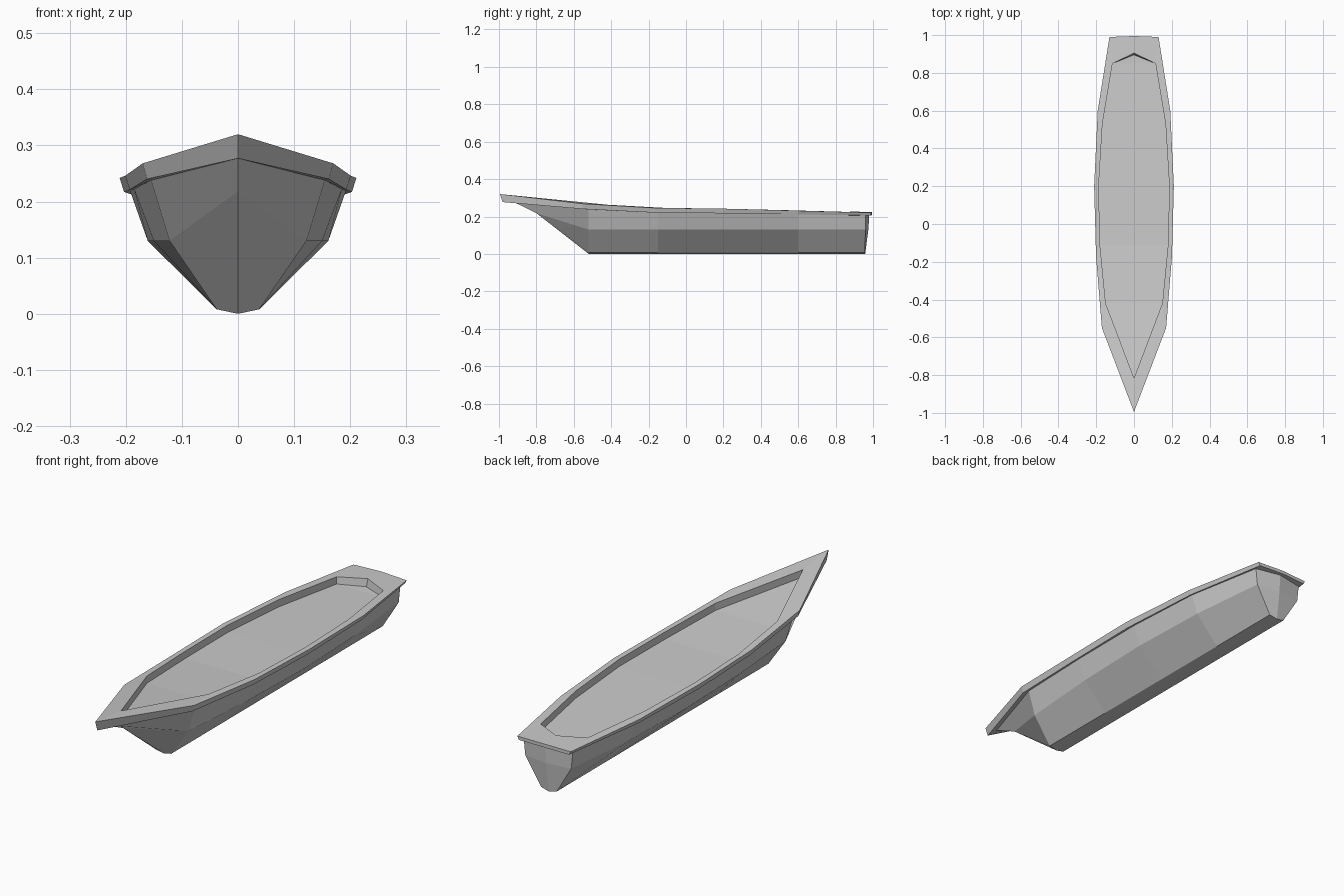
import bpy, bmesh

if "Cube" in bpy.data.objects:
    bpy.data.objects.remove(bpy.data.objects["Cube"])


def loft(name, rings):
    """Skin half-rings of points lengthwise, then mirror across x = 0."""
    bm = bmesh.new()
    rows = [[bm.verts.new(p) for p in ring] for ring in rings]
    for a, b in zip(rows, rows[1:]):
        for i in range(len(a) - 1):
            bm.faces.new((a[i], a[i + 1], b[i + 1], b[i]))
    bmesh.ops.remove_doubles(bm, verts=bm.verts, dist=1e-5)
    mirrored = bmesh.ops.duplicate(bm, geom=bm.verts[:] + bm.edges[:] + bm.faces[:])
    for v in mirrored["geom"]:
        if isinstance(v, bmesh.types.BMVert):
            v.co.x *= -1
    bmesh.ops.remove_doubles(bm, verts=bm.verts, dist=1e-5)
    bmesh.ops.recalc_face_normals(bm, faces=bm.faces)
    mesh = bpy.data.meshes.new(name)
    bm.to_mesh(mesh)
    bm.free()
    obj = bpy.data.objects.new(name, mesh)
    bpy.context.collection.objects.link(obj)
    return obj


# Hull stations: y, top half-width, top z, chine half-width
stations = [
    (-0.52, 0.155, 0.238, 0.122),
    (-0.15, 0.185, 0.222, 0.150),
    (0.23, 0.192, 0.218, 0.161),
    (0.60, 0.177, 0.212, 0.148),
    (0.96, 0.120, 0.205, 0.112),
]
bow = [(0, -0.92, 0.277), (0, -0.80, 0.218), (0, -0.52, 0), (0, -0.52, 0)]
stern = [(0, 0.98, 0.208), (0, 0.975, 0.13), (0, 0.958, 0), (0, 0.958, 0)]
hull = [bow]
for y, top_x, top_z, chine_x in stations:
    low_y = min(y, 0.955)
    hull.append([(top_x, y, top_z), (chine_x, y, 0.13),
                 (0.038, low_y, 0.008), (0, low_y, 0)])
hull[-1][-1] = stern[-1]
hull.append(stern)
loft("hull", hull)

# Gunwale outline: outer x, y, z, rim thickness, inner x, inner y, inner z
outline = [
    (0.000, -0.995, 0.320, 0.043, 0.000, -0.815, 0.300),
    (0.170, -0.550, 0.268, 0.028, 0.150, -0.420, 0.263),
    (0.201, -0.170, 0.246, 0.025, 0.180, -0.110, 0.246),
    (0.211, 0.200, 0.242, 0.025, 0.187, 0.200, 0.242),
    (0.192, 0.600, 0.231, 0.020, 0.167, 0.530, 0.234),
    (0.130, 0.990, 0.221, 0.015, 0.114, 0.850, 0.225),
    (0.000, 0.995, 0.224, 0.015, 0.000, 0.905, 0.226),
]
hull_top = [r[0] for r in hull]
rim, deck = [], []
for (ox, oy, oz, t, ix, iy, iz), under in zip(outline, hull_top):
    end = 0.015 if oy < -0.9 else 0
    floor = (ix, iy - (0.01 if iy > 0.9 else 0), iz - 0.032)
    rim.append([under, (max(ox - 0.008, 0), oy + end, oz - t),
                (ox, oy, oz), (ix, iy, iz), floor])
    deck.append([floor, (0, floor[1], floor[2])])
loft("gunwale", rim)

# Recessed deck; the bow and stern ends collapse onto the centre line
loft_deck = deck[1:-1]
bm = bmesh.new()
right = [bm.verts.new(d[0]) for d in deck]
left = [bm.verts.new((-d[0][0], d[0][1], d[0][2])) for d in loft_deck]
bm.faces.new((right[0], right[1], left[0]))
for i in range(len(left) - 1):
    bm.faces.new((right[i + 1], right[i + 2], left[i + 1], left[i]))
bm.faces.new((right[-2], right[-1], left[-1]))
mesh = bpy.data.meshes.new("deck")
bm.to_mesh(mesh)
bm.free()
bpy.context.collection.objects.link(bpy.data.objects.new("deck", mesh))
